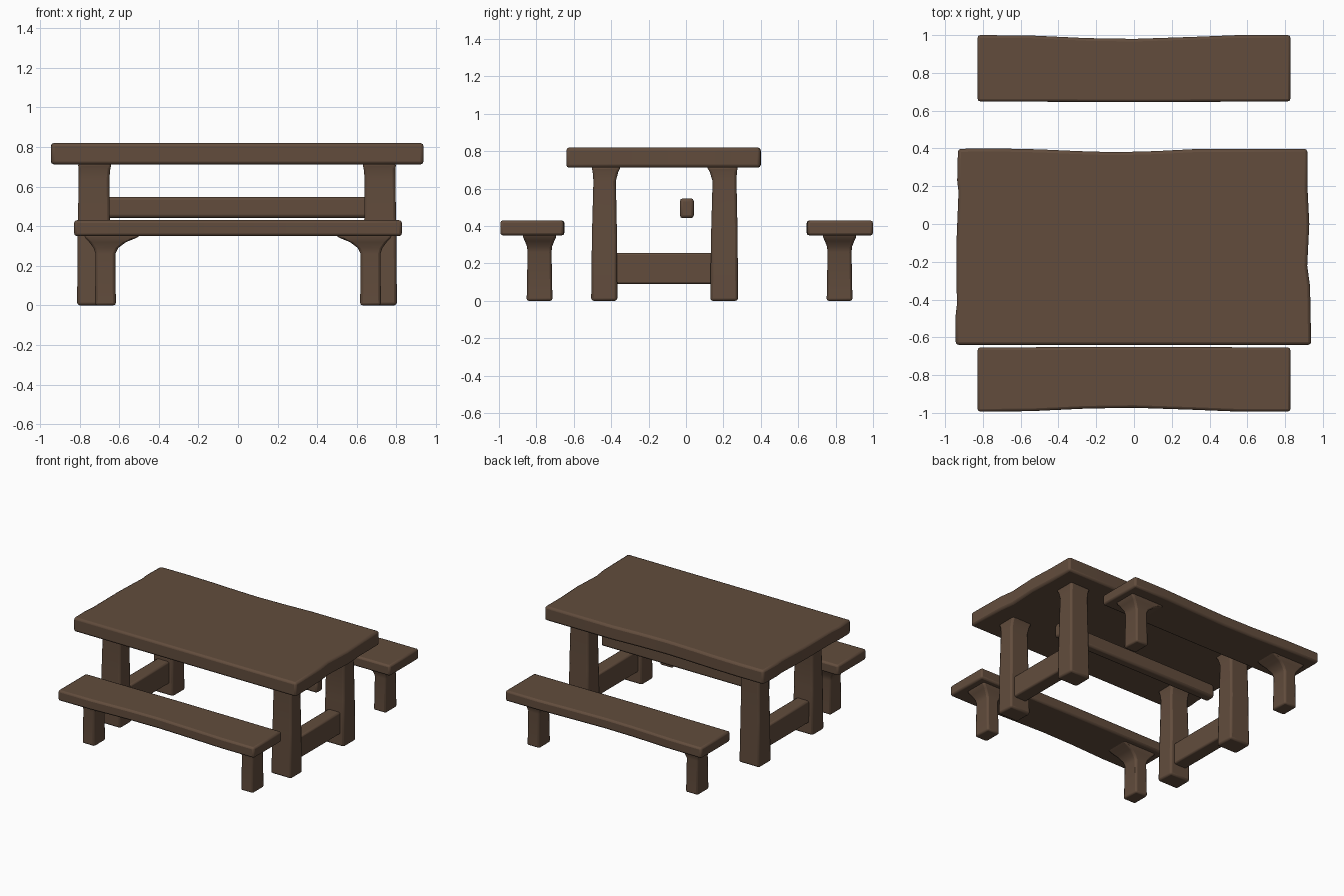
import bpy, bmesh, math

if "Cube" in bpy.data.objects:
    bpy.data.objects.remove(bpy.data.objects["Cube"])

wood = bpy.data.materials.new("dark brown wood")
wood.diffuse_color = (0.122, 0.073, 0.046, 1)
wood.use_nodes = True
wood.node_tree.nodes["Principled BSDF"].inputs["Base Color"].default_value = wood.diffuse_color


def finish(bm, name, bevel):
    """Turn a bmesh into a softly bevelled wooden part."""
    bmesh.ops.recalc_face_normals(bm, faces=bm.faces[:])
    mesh = bpy.data.meshes.new(name)
    bm.to_mesh(mesh)
    bm.free()
    mesh.materials.append(wood)
    ob = bpy.data.objects.new(name, mesh)
    bpy.context.collection.objects.link(ob)
    mod = ob.modifiers.new("worn edges", 'BEVEL')
    mod.width = bevel
    mod.segments = 2
    mod.limit_method = 'ANGLE'
    mod.angle_limit = math.radians(35)
    bpy.ops.object.select_all(action='DESELECT')
    ob.select_set(True)
    bpy.context.view_layer.objects.active = ob
    bpy.ops.object.shade_smooth_by_angle(angle=math.radians(35))
    return ob


def slab(name, outline, z0, z1, bevel):
    """Extrude a plan outline from z0 to z1."""
    bm = bmesh.new()
    face = bm.faces.new([bm.verts.new((x, y, z0)) for x, y in outline])
    ext = bmesh.ops.extrude_face_region(bm, geom=[face])
    for v in ext["geom"]:
        if isinstance(v, bmesh.types.BMVert):
            v.co.z = z1
    return finish(bm, name, bevel)


def post(name, rings, sx, sy, bevel):
    """Loft rectangles (z, x0, x1, y0, y1) into a leg, mirrored by sx, sy."""
    bm = bmesh.new()
    loops = []
    for z, x0, x1, y0, y1 in rings:
        corners = ((x0, y0), (x1, y0), (x1, y1), (x0, y1))
        loops.append([bm.verts.new((sx * x, sy * y, z)) for x, y in corners])
    for a, b in zip(loops, loops[1:]):
        for i in range(4):
            j = (i + 1) % 4
            bm.faces.new((a[i], a[j], b[j], b[i]))
    bm.faces.new(loops[0])
    bm.faces.new(loops[-1])
    return finish(bm, name, bevel)


def box(name, x0, x1, y0, y1, z0, z1, bevel):
    return post(name, [(z0, x0, x1, y0, y1), (z1, x0, x1, y0, y1)], 1, 1, bevel)


# Table top with a hand-hewn outline
slab("table_top", [
    (-.932, .398), (-.72, .40), (-.5, .395), (-.3, .386), (-.1, .38),
    (.12, .386), (.35, .398), (.918, .398), (.918, .2), (.928, 0),
    (.917, -.22), (.932, -.33), (.938, -.64), (-.944, -.64),
    (-.946, -.5), (-.938, -.43), (-.94, -.1), (-.929, .17), (-.936, .23),
], .712, .82, .016)

for sx, side in ((-1, "left"), (1, "right")):
    o = .01 if sx < 0 else 0   # left frame stands slightly further out

    # Table legs, a little wider at the foot and flared under the top
    for y0, y1, end, inner in ((-.507, -.367, "front", 1), (.13, .278, "back", -1)):
        f0 = .022 if inner < 0 else .0
        f1 = .022 if inner > 0 else .0
        post(f"table_leg_{end}_{side}", [
            (0, .63 + o, .803 + o, y0, y1),
            (.35, .637 + o, .80 + o, y0 + .004, y1 - .002),
            (.64, .64 + o, .795 + o, y0 + .012, y1 - .008),
            (.69, .635 + o, .795 + o, y0 + .008 - f0 * .5, y1 - .006 + f1 * .5),
            (.72, .628 + o, .80 + o, y0 - f0, y1 + f1),
        ], sx, 1, .014)

    # Low stretcher joining front and back legs
    xs = sorted((sx * (.665 + o), sx * (.77 + o)))
    box(f"leg_stretcher_{side}", xs[0], xs[1], -.40, .16, .09, .257, .012)

    # Bench legs with curved braces under the seat
    for sy, end in ((-1, "front"), (1, "back")):
        d = 0 if sy > 0 else -.038   # front bench legs sit further inward
        a, b = .752 + d, .89 + d
        post(f"bench_leg_{end}_{side}", [
            (0, .617, .722, a, b),
            (.26, .62, .72, a + .005, b - .005),
            (.29, .605, .73, a + .002, b - .002),
            (.32, .565, .752, a - .01, b + .01),
            (.338, .52, .77, a - .018, b + .018),
            (.36, .48, .78, a - .022, b + .022),
        ], sx, sy, .012)

# Long rail between the two frames
box("long_rail", -.69, .69, -.033, .042, .442, .548, .016)

# Bench seats with a shallow hollow along the outer edge
for sy, end, inner, outer in ((-1, "front", .65, .993), (1, "back", .645, 1.0)):
    slab(f"bench_seat_{end}", [(x, sy * y) for x, y in (
        (-.828, inner + .004), (0, inner), (.828, inner + .004), (.828, outer),
        (.55, outer), (.3, outer - .01), (.0, outer - .02), (-.25, outer - .016),
        (-.55, outer - .002), (-.828, outer))], .35, .43, .014)
